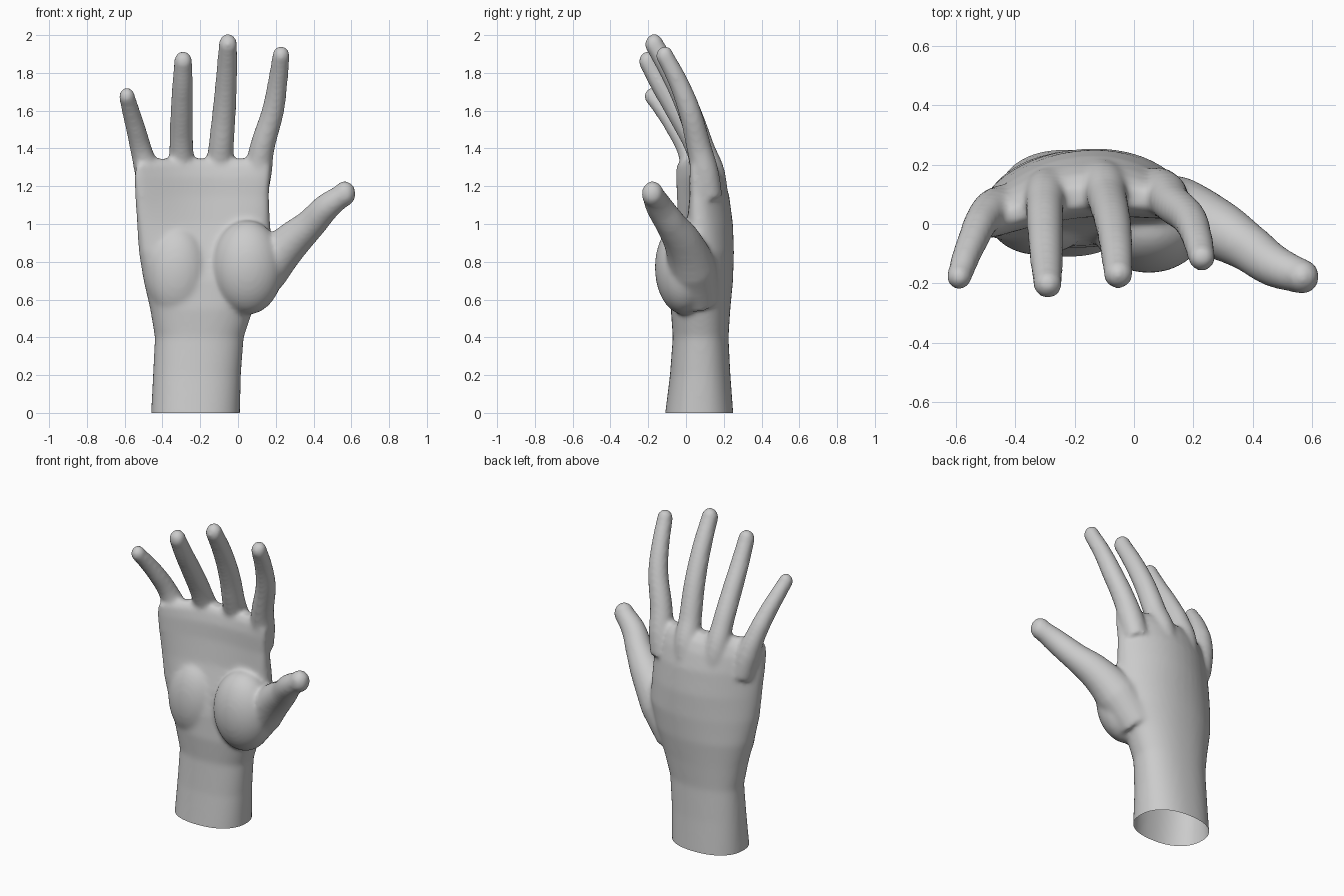
import bpy, bmesh, math
from mathutils import Vector

cube = bpy.data.objects.get("Cube")
if cube:
    bpy.data.objects.remove(cube, do_unlink=True)

parts = []


def add_object(name, data):
    ob = bpy.data.objects.new(name, data)
    bpy.context.collection.objects.link(ob)
    parts.append(ob)
    return ob


def soft(v, power):
    return math.copysign(abs(v) ** power, v)


def loft(name, sections, sides=48):
    """Stack rounded sections: z, left, right, front, back, arch of the back."""
    bm = bmesh.new()
    rings = []
    for z, x0, x1, y0, y1, arch in sections:
        ring = []
        for i in range(sides):
            a = 2 * math.pi * i / sides
            u, v = soft(math.cos(a), 0.88), soft(math.sin(a), 0.88)
            x = (x0 + x1) / 2 + (x1 - x0) / 2 * u
            y = (y0 + y1) / 2 + (y1 - y0) / 2 * v - arch * (u - 0.2) ** 2
            ring.append(bm.verts.new((x, y, z)))
        rings.append(ring)
    for a, b in zip(rings, rings[1:]):
        for i in range(sides):
            j = (i + 1) % sides
            bm.faces.new((a[i], a[j], b[j], b[i]))
    bm.faces.new(rings[0][::-1])
    bm.faces.new(rings[-1])
    mesh = bpy.data.meshes.new(name)
    bm.to_mesh(mesh)
    bm.free()
    return add_object(name, mesh)


def ellipsoid(name, centre, radii):
    bm = bmesh.new()
    bmesh.ops.create_uvsphere(bm, u_segments=32, v_segments=20, radius=1)
    for v in bm.verts:
        v.co = Vector(a * r + c for a, r, c in zip(v.co, radii, centre))
    mesh = bpy.data.meshes.new(name)
    bm.to_mesh(mesh)
    bm.free()
    return add_object(name, mesh)


def digit(name, points):
    """Tapered tube along x, y, z, radius points, with a round tip."""
    curve = bpy.data.curves.new(name, 'CURVE')
    curve.dimensions = '3D'
    curve.bevel_depth = 1
    curve.bevel_resolution = 6
    curve.resolution_u = 10
    curve.use_fill_caps = True
    spline = curve.splines.new('BEZIER')
    spline.bezier_points.add(len(points) - 1)
    for bp, (x, y, z, r) in zip(spline.bezier_points, points):
        bp.co = (x, y, z)
        bp.radius = r
        bp.handle_left_type = bp.handle_right_type = 'AUTO'
    add_object(name, curve)
    x, y, z, r = points[-1]
    ellipsoid(name + "_tip", (x, y, z), (r, r, r * 1.15))


# Wrist and palm
loft("palm", [
    (-0.10, -0.465, 0.01, -0.12, 0.255, 0),
    (0.00, -0.46, 0.01, -0.11, 0.25, 0),
    (0.20, -0.45, 0.015, -0.085, 0.235, 0),
    (0.40, -0.44, 0.03, -0.07, 0.225, 0),
    (0.55, -0.465, 0.08, -0.08, 0.235, 0.01),
    (0.70, -0.50, 0.14, -0.07, 0.25, 0.03),
    (0.85, -0.525, 0.18, -0.04, 0.255, 0.06),
    (1.00, -0.535, 0.17, 0.00, 0.25, 0.085),
    (1.15, -0.545, 0.165, 0.02, 0.23, 0.10),
    (1.25, -0.55, 0.17, 0.025, 0.20, 0.10),
    (1.31, -0.54, 0.17, 0.04, 0.17, 0.10),
    (1.345, -0.46, 0.15, 0.06, 0.13, 0.06),
])

# Muscle pads at the base of the thumb and the little finger
ellipsoid("thumb_pad", (0.05, -0.01, 0.77), (0.19, 0.155, 0.25))
ellipsoid("heel_pad", (-0.32, 0.02, 0.74), (0.17, 0.125, 0.25))

# Fingers and thumb
digit("index_finger", [
    (0.08, 0.12, 1.14, 0.075), (0.105, 0.10, 1.27, 0.075),
    (0.127, 0.07, 1.40, 0.067), (0.185, 0.018, 1.60, 0.06),
    (0.21, -0.04, 1.75, 0.053), (0.228, -0.112, 1.89, 0.047)])
digit("middle_finger", [
    (-0.11, 0.145, 1.14, 0.08), (-0.10, 0.13, 1.27, 0.077),
    (-0.09, 0.085, 1.40, 0.068), (-0.073, 0.015, 1.60, 0.063),
    (-0.06, -0.075, 1.79, 0.057), (-0.053, -0.168, 1.95, 0.05)])
digit("ring_finger", [
    (-0.28, 0.12, 1.14, 0.078), (-0.295, 0.105, 1.27, 0.074),
    (-0.30, 0.06, 1.40, 0.064), (-0.298, -0.05, 1.60, 0.06),
    (-0.294, -0.135, 1.74, 0.055), (-0.29, -0.202, 1.86, 0.049)])
digit("little_finger", [
    (-0.44, 0.06, 1.12, 0.075), (-0.475, 0.045, 1.26, 0.071),
    (-0.512, 0.01, 1.39, 0.058), (-0.54, -0.05, 1.50, 0.053),
    (-0.568, -0.118, 1.60, 0.048), (-0.588, -0.178, 1.675, 0.043)])
digit("thumb", [
    (0.02, 0.06, 0.60, 0.12), (0.15, 0.03, 0.77, 0.13),
    (0.275, -0.015, 0.90, 0.103), (0.385, -0.08, 1.00, 0.082),
    (0.47, -0.14, 1.09, 0.073), (0.565, -0.177, 1.16, 0.059)])

# Fuse the parts into one skin
bpy.ops.object.select_all(action='DESELECT')
for ob in parts:
    ob.select_set(True)
hand = parts[0]
bpy.context.view_layer.objects.active = hand
bpy.ops.object.convert(target='MESH')
bpy.ops.object.join()
hand = bpy.context.view_layer.objects.active
hand.name = "hand"
remesh = hand.modifiers.new("fuse", 'REMESH')
remesh.mode = 'VOXEL'
remesh.voxel_size = 0.012
smooth = hand.modifiers.new("soften", 'SMOOTH')
smooth.factor = 0.5
smooth.iterations = 14
for mod in ("fuse", "soften"):
    bpy.ops.object.modifier_apply(modifier=mod)

# Open the wrist at the ground
bm = bmesh.new()
bm.from_mesh(hand.data)
bmesh.ops.bisect_plane(bm, geom=bm.verts[:] + bm.edges[:] + bm.faces[:],
                       plane_co=(0, 0, 0), plane_no=(0, 0, 1), clear_inner=True)
bm.to_mesh(hand.data)
bm.free()
bpy.ops.object.shade_smooth()
